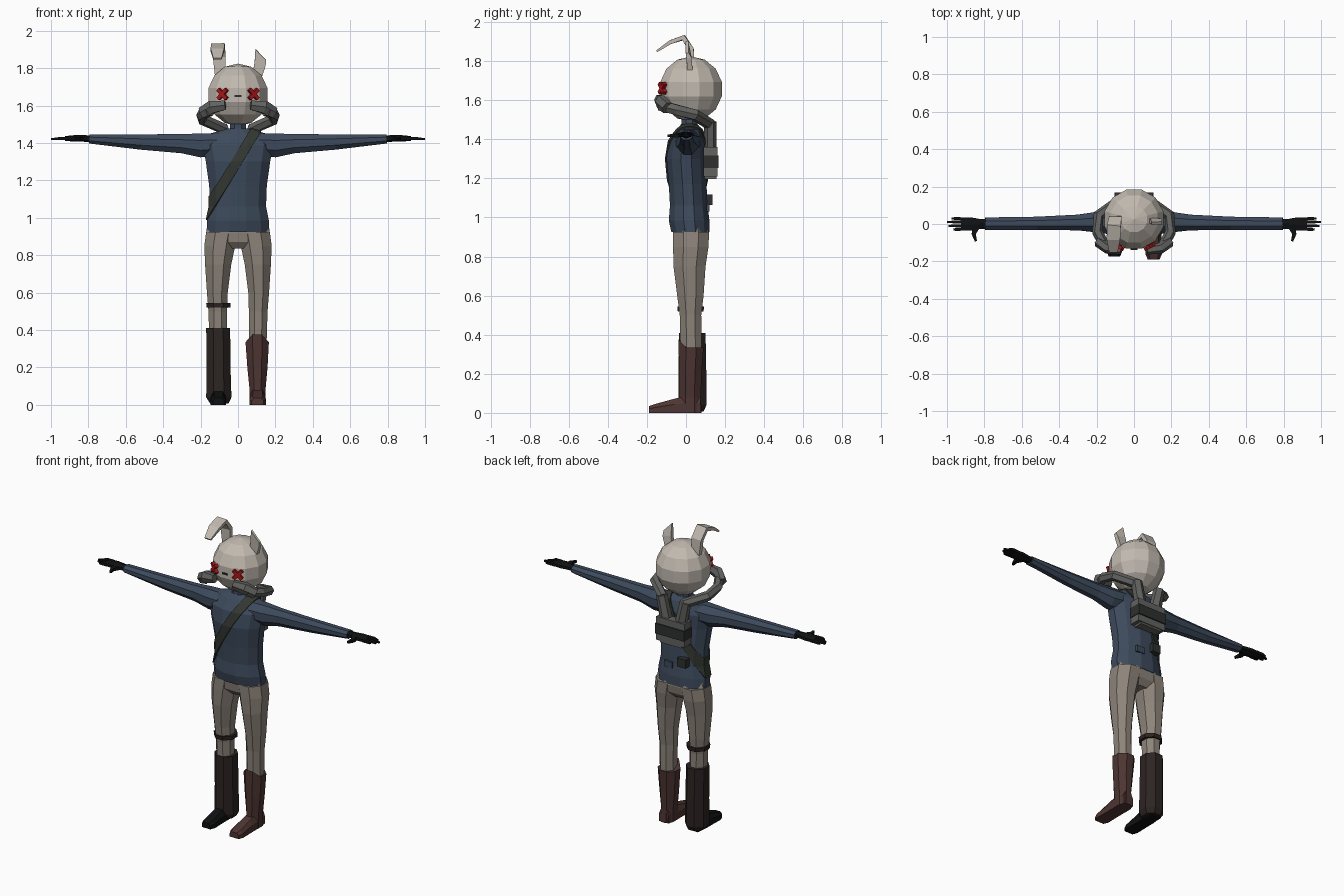
import bpy, bmesh
from math import pi, cos, sin, radians
from mathutils import Vector, Matrix

if "Cube" in bpy.data.objects:
    bpy.data.objects.remove(bpy.data.objects["Cube"])

mats = {}


def paint(ob, hexcol):
    if hexcol not in mats:
        m = bpy.data.materials.new("colour_" + hexcol)
        rgb = [int(hexcol[i:i + 2], 16) / 255 for i in (0, 2, 4)]
        m.diffuse_color = [c / 12.92 if c < .04 else ((c + .055) / 1.055) ** 2.4 for c in rgb] + [1]
        m.use_nodes = True
        m.node_tree.nodes["Principled BSDF"].inputs["Base Color"].default_value = m.diffuse_color
        mats[hexcol] = m
    ob.data.materials.append(mats[hexcol])


def finish(name, bm, col):
    bmesh.ops.recalc_face_normals(bm, faces=bm.faces)
    me = bpy.data.meshes.new(name)
    bm.to_mesh(me)
    bm.free()
    ob = bpy.data.objects.new(name, me)
    bpy.context.collection.objects.link(ob)
    paint(ob, col)
    return ob


def skin(name, rings, col, side=1):
    """Join rings of points into a capped shell; side=-1 mirrors in x."""
    bm = bmesh.new()
    vs = [[bm.verts.new((p[0] * side, p[1], p[2])) for p in r] for r in rings]
    n = len(vs[0])
    for a, b in zip(vs, vs[1:]):
        for i in range(n):
            j = (i + 1) % n
            bm.faces.new((a[i], a[j], b[j], b[i]))
    bm.faces.new(vs[0])
    bm.faces.new(vs[-1])
    return finish(name, bm, col)


def ring(c, u, v, n):
    k = 1 / cos(pi / n)
    return [Vector(c) + k * (u * cos(a) + v * sin(a))
            for a in [(i + .5) * 2 * pi / n for i in range(n)]]


def column(name, rows, col, n=8, side=1):
    """Upright loft, rows of (z, x0, x1, y0, y1)."""
    return skin(name, [ring(((a + b) / 2, (c + d) / 2, z), Vector(((b - a) / 2, 0, 0)),
                            Vector((0, (d - c) / 2, 0)), n) for z, a, b, c, d in rows], col, side)


def tube(name, path, across, col, n=6, side=1):
    """Loft along a path of (x, y, z, half width, half height)."""
    pts = [Vector(p[:3]) for p in path]
    rings = []
    for i, p in enumerate(path):
        t = (pts[min(i + 1, len(pts) - 1)] - pts[max(i - 1, 0)]).normalized()
        u = Vector(across)
        u = (u - t * u.dot(t)).normalized()
        rings.append(ring(pts[i], u * p[3], t.cross(u) * p[4], n))
    return skin(name, rings, col, side)


def box(name, c, size, col, rot=Matrix()):
    bm = bmesh.new()
    bmesh.ops.create_cube(bm, size=1, matrix=Matrix.Translation(c) @ rot @ Matrix.Diagonal((*size, 1)))
    return finish(name, bm, col)


SKIN, PANTS, SHIRT, GLOVE = "c2bab0", "8d847a", "3d4a5c", "101112"
METAL, DARK, BOOT, LEGGING, STRAP, RED = "626261", "2e2f2f", "4d3532", "2c2422", "343832", "a8161a"
X, Y, Z = (1, 0, 0), (0, 1, 0), (0, 0, 1)

# head
bm = bmesh.new()
bmesh.ops.create_uvsphere(bm, u_segments=12, v_segments=7, radius=.167,
                          matrix=Matrix.Translation((0, .026, 1.657)) @ Matrix.Rotation(pi / 12, 4, 'Z'))
finish("head", bm, SKIN)
column("neck", [(1.45, -.045, .045, -.025, .06), (1.54, -.04, .04, -.02, .055)], SHIRT)

# ears: one folded forward, one torn short
tube("folded_ear", [(-.095, .03, 1.76, .028, .014), (-.1, .026, 1.86, .034, .014),
                    (-.108, -.012, 1.92, .037, .013), (-.11, -.08, 1.897, .036, .01),
                    (-.11, -.15, 1.85, .022, .005)], X, SKIN, 4)
ear = tube("torn_ear", [(.1, .02, 1.75, .026, .014), (.118, .015, 1.82, .03, .013),
                        (.122, .005, 1.872, .029, .007)], X, SKIN, 4)
for v in ear.data.vertices:
    if v.co.z > 1.85:
        v.co.z += .028 if v.co.x < .122 else -.028

# face
for s in (1, -1):
    for tilt in (45, -45):
        box("cross_eye", (s * .083, -.121, 1.661), (.072, .02, .02), RED,
            Matrix.Rotation(s * radians(28), 4, 'Z') @ Matrix.Rotation(radians(tilt), 4, 'Y'))
box("mouth", (0, -.132, 1.65), (.035, .012, .01), DARK)

# jumper body
torso = column("jumper", [(.925, -.168, .168, -.075, .12), (.985, -.165, .165, -.088, .12),
                          (1.06, -.15, .15, -.082, .11), (1.17, -.154, .154, -.088, .105),
                          (1.3, -.172, .172, -.1, .1), (1.39, -.19, .19, -.085, .1),
                          (1.45, -.15, .15, -.045, .08), (1.477, -.055, .055, -.025, .06)], SHIRT, 12)

# diagonal strap: a slice of the jumper, thickened
bm = bmesh.new()
bm.from_mesh(torso.data)
no = Vector((.855, 0, -.52))
for s in (1, -1):
    bmesh.ops.bisect_plane(bm, geom=bm.verts[:] + bm.edges[:] + bm.faces[:], clear_outer=True,
                           plane_co=Vector((-.03, 0, 1.26)) + no * s * .027, plane_no=no * s)
strap = finish("diagonal_strap", bm, STRAP)
mod = strap.modifiers.new("thickness", 'SOLIDIFY')
mod.thickness, mod.offset = .008, 1

# arms and gloves
for s in (1, -1):
    tube("sleeve", [(.11, .01, 1.392, .065, .06), (.2, .01, 1.387, .055, .064),
                    (.3, .008, 1.396, .042, .051), (.52, .004, 1.405, .035, .041),
                    (.795, .002, 1.421, .033, .024)], Y, SHIRT, 8, s)
    tube("palm", [(.78, 0, 1.422, .024, .016), (.83, 0, 1.424, .028, .015),
                  (.875, 0, 1.424, .036, .015), (.925, 0, 1.424, .034, .011)], Y, GLOVE, 6, s)
    for y, tip in ((.027, .975), (.01, 1.0), (-.009, .99), (-.027, .965)):
        tube("finger", [(.905, y, 1.424, .008, .009), (.95, y * 1.08, 1.424, .008, .008),
                        (tip, y * 1.1, 1.42, .005, .005)], Y, GLOVE, 4, s)
    tube("thumb", [(.845, -.015, 1.422, .02, .011), (.857, -.055, 1.42, .011, .01),
                   (.845, -.092, 1.418, .006, .006)], X, GLOVE, 4, s)

# trousers
column("trouser_hips", [(.96, -.155, .155, -.06, .105), (.92, -.168, .168, -.066, .118),
                        (.87, -.13, .13, -.06, .11), (.835, -.06, .06, -.03, .08)], PANTS)
for s in (1, -1):
    column("trouser_leg", [(.925, .0, .17, -.066, .118), (.85, .015, .18, -.066, .115),
                           (.75, .036, .176, -.064, .1), (.6, .055, .166, -.045, .09),
                           (.5, .058, .158, -.032, .078), (.3, .06, .152, -.028, .08)], PANTS, 8, s)

# left boot with a raised front edge
boot = column("boot_shaft", [(.335, .04, .165, -.038, .09), (.2, .05, .158, -.036, .08),
                             (.08, .062, .147, -.036, .076), (0, .062, .148, -.04, .08)], BOOT)
for v in boot.data.vertices:
    if v.co.z > .3 and v.co.y < -.03:
        v.co.z = .375


def foot(name, cx, w, tall, toe, col):
    rows = [(.075, .8, tall), (0, 1, tall), (-.06, 1, tall * .85), (toe + .03, 1.05, .045), (toe, .75, .035)]
    skin(name, [[(cx - w * k, y, 0), (cx + w * k, y, 0), (cx + w * k, y, h * .6), (cx + w * k * .6, y, h),
                 (cx - w * k * .6, y, h), (cx - w * k, y, h * .6)] for y, k, h in rows], col)


foot("boot_foot", .105, .042, .085, -.19, BOOT)
foot("shoe", -.105, .04, .08, -.175, GLOVE)

# right legging and knee strap
column("legging", [(.41, .042, .17, -.036, .1), (.2, .04, .168, -.038, .104),
                   (.04, .035, .17, -.04, .105), (.008, .05, .15, -.025, .09)], LEGGING, 8, -1)
column("knee_strap", [(.545, .04, .17, -.045, .092), (.52, .04, .168, -.042, .09)], LEGGING, 8, -1)

# back unit
box("pack_case", (0, .125, 1.285), (.2, .07, .15), METAL)
box("pack_band", (0, .13, 1.285), (.208, .075, .065), DARK)
box("pack_base", (0, .125, 1.22), (.15, .06, .045), METAL)
box("belt_pouch", (-.06, .115, 1.09), (.06, .04, .055), DARK)
box("rear_pocket", (.045, .112, 1.05), (.06, .014, .04), SHIRT)

# pipes from the back unit to the cheeks
for s in (1, -1):
    tube("upright_pipe", [(.05, .125, 1.33, .034, .028), (.085, .125, 1.49, .03, .028)], X, METAL, 6, s)
    tube("cheek_pipe", [(.075, .125, 1.475, .026, .026), (.19, .045, 1.525, .026, .026),
                        (.195, -.045, 1.55, .026, .025), (.148, -.13, 1.573, .026, .025)], Z, METAL, 6, s)
    tube("cheek_cap", [(.19, -.095, 1.56, .03, .026), (.14, -.13, 1.592, .034, .026),
                       (.068, -.14, 1.602, .024, .02)], Z, METAL, 6, s)
